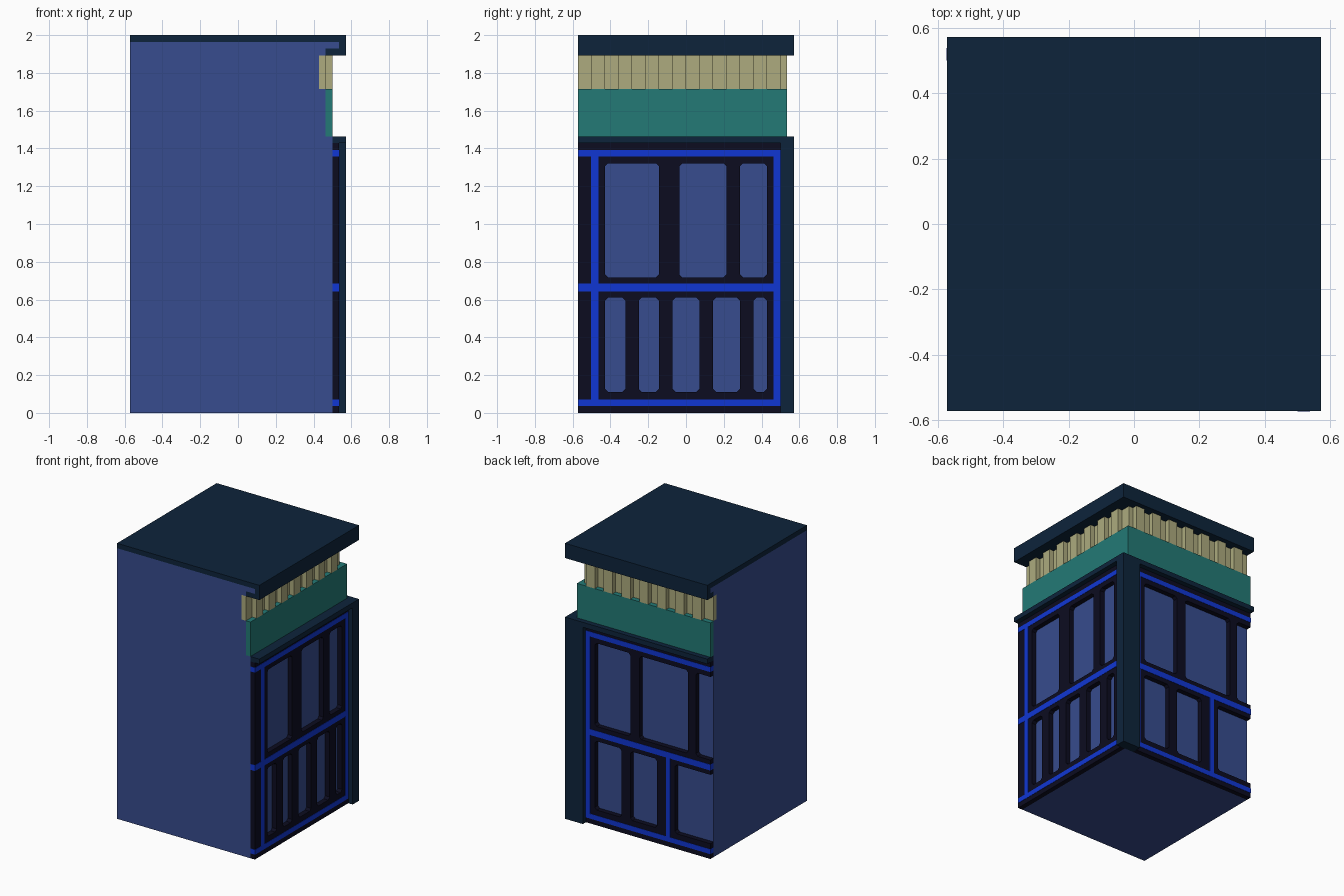
import bpy, bmesh

if "Cube" in bpy.data.objects:
    bpy.data.objects.remove(bpy.data.objects["Cube"])

U = 1 / 28          # model grid step
E = 16              # half width in steps

def mat(name, rgb):
    m = bpy.data.materials.new(name)
    m.diffuse_color = [(c / 255 / 12.92 if c < 11 else ((c / 255 + .055) / 1.055) ** 2.4) for c in rgb] + [1]
    m.use_nodes = True
    m.node_tree.nodes["Principled BSDF"].inputs["Base Color"].default_value = m.diffuse_color
    return m

BODY = mat("slate_blue", (55, 76, 142))
NAVY = mat("navy", (13, 36, 59))
CREAM = mat("cream", (173, 171, 126))
TEAL = mat("teal", (35, 122, 118))
DARK = mat("near_black", (12, 12, 32))
BLUE = mat("bright_blue", (16, 54, 212))

def prism(bm, pts, axis, a, b):
    """Extrude a 2D outline along an axis from a to b."""
    def at(p, t):
        c = [p[0], p[1]]
        c.insert(axis, t)
        return [v * U for v in c]
    lo = [bm.verts.new(at(p, a)) for p in pts]
    hi = [bm.verts.new(at(p, b)) for p in pts]
    bm.faces.new(lo)
    bm.faces.new(hi[::-1])
    n = len(pts)
    for i in range(n):
        j = (i + 1) % n
        bm.faces.new((lo[i], lo[j], hi[j], hi[i]))

def box(bm, x0, x1, y0, y1, z0, z1):
    prism(bm, [(x0, y0), (x1, y0), (x1, y1), (x0, y1)], 2, z0, z1)

def finish(bm, name, material):
    bmesh.ops.recalc_face_normals(bm, faces=bm.faces)
    me = bpy.data.meshes.new(name)
    bm.to_mesh(me)
    bm.free()
    me.materials.append(material)
    ob = bpy.data.objects.new(name, me)
    bpy.context.collection.objects.link(ob)
    return ob

def boxes(name, material, *items):
    bm = bmesh.new()
    for it in items:
        box(bm, *it)
    return finish(bm, name, material)

def wrap(name, material, xi, xo, yi, yo, z0, z1):
    """L-shaped course running round the right and back sides."""
    bm = bmesh.new()
    prism(bm, [(xi, -E), (xo, -E), (xo, yo), (-E, yo), (-E, yi), (xi, yi)], 2, z0, z1)
    return finish(bm, name, material)

# Plain core, stepped in and out behind each course
boxes("body_core", BODY,
      (-E, 14, -E, 14, 0, 41), (-E, 13, -E, 14, 41, 48),
      (-E, 12, -E, 13, 48, 53), (-E, 13, -E, 14, 53, 54),
      (-E, 15, -E, 15, 54, 55))

# Horizontal courses
wrap("ledge", NAVY, 14, 16, 14, 16, 40, 41)
wrap("sign_band", TEAL, 13, 14, 14, 15, 41, 48)
wrap("fluted_band", CREAM, 12, 13, 13, 14, 48, 53)
wrap("cornice_soffit", NAVY, 13, 16, 14, 16, 53, 54)
wrap("cornice_rim", NAVY, 15, 16, 15, 16, 54, 55)
boxes("roof_slab", NAVY, (-E, E, -E, E, 55, 56))

# Flutes on the two outer sides
boxes("flutes", CREAM,
      *[(13, 14, s, s + 2, 48, 53) for s in range(-14, 12, 4)],
      *[(s, s + 2, 14, 15, 48, 53) for s in range(-14, 12, 4)])

# Corner pillar
boxes("corner_pillar", NAVY, (12, 16, 14, 16, 0, 40))

def facade(name, axis, end, windows, bars):
    """Dark frame with chamfered window openings and bright trim bars."""
    bm = bmesh.new()
    prism(bm, [(-E, 0), (end, 0), (end, 40), (-E, 40)], axis, 14, 15)
    frame = finish(bm, name + "_frame", DARK)
    bm = bmesh.new()
    c = 0.45
    for a, b, z0, z1 in windows:
        prism(bm, [(a + c, z0), (b - c, z0), (b, z0 + c), (b, z1 - c),
                   (b - c, z1), (a + c, z1), (a, z1 - c), (a, z0 + c)], axis, 13, 16)
    cutter = finish(bm, name + "_cutter", DARK)
    cutter.hide_render = True
    mod = frame.modifiers.new("openings", "BOOLEAN")
    mod.operation = "DIFFERENCE"
    mod.solver = "EXACT"
    mod.object = cutter
    bpy.context.view_layer.update()
    dg = bpy.context.evaluated_depsgraph_get()
    cut = bpy.data.meshes.new_from_object(frame.evaluated_get(dg))
    frame.modifiers.clear()
    frame.data = cut
    bpy.data.objects.remove(cutter)
    # trim sits a hair proud of the frame
    bm = bmesh.new()
    for a, b, z0, z1 in bars:
        prism(bm, [(a, z0), (b, z0), (b, z1), (a, z1)], axis, 14, 15.06)
    finish(bm, name + "_trim", BLUE)

UP, LOW = (20.1, 37), (3.1, 17.1)
L = -E - 0.03
def rails(end):
    return [(L, end, 1, 2), (L, end, 18, 19.2), (L, end, 38, 39)]

# Right side: three wide windows above five narrow ones
facade("right", 0, 14,
       [(a, b, *UP) for a, b in ((-12, -4), (-1, 6), (8, 12))] +
       [(a, b, *LOW) for a, b in ((-12, -9), (-7, -4), (-2, 2), (4, 8), (10, 12))],
       rails(14) + [(-14.1, -13, 2, 18), (-14.1, -13, 19.2, 38),
                    (13, 14, 2, 18), (13, 14, 19.2, 38)])

# Back side: openings run off the cut end
facade("back", 1, 12,
       [(a, b, *UP) for a, b in ((2, 10), (-11, 0), (-19, -12.7))] +
       [(a, b, *LOW) for a, b in ((4, 10), (-4, 2), (-19, -8))],
       rails(12) + [(11, 12, 2, 18), (11, 12, 19.2, 38), (-7, -6, 2, 18)])
